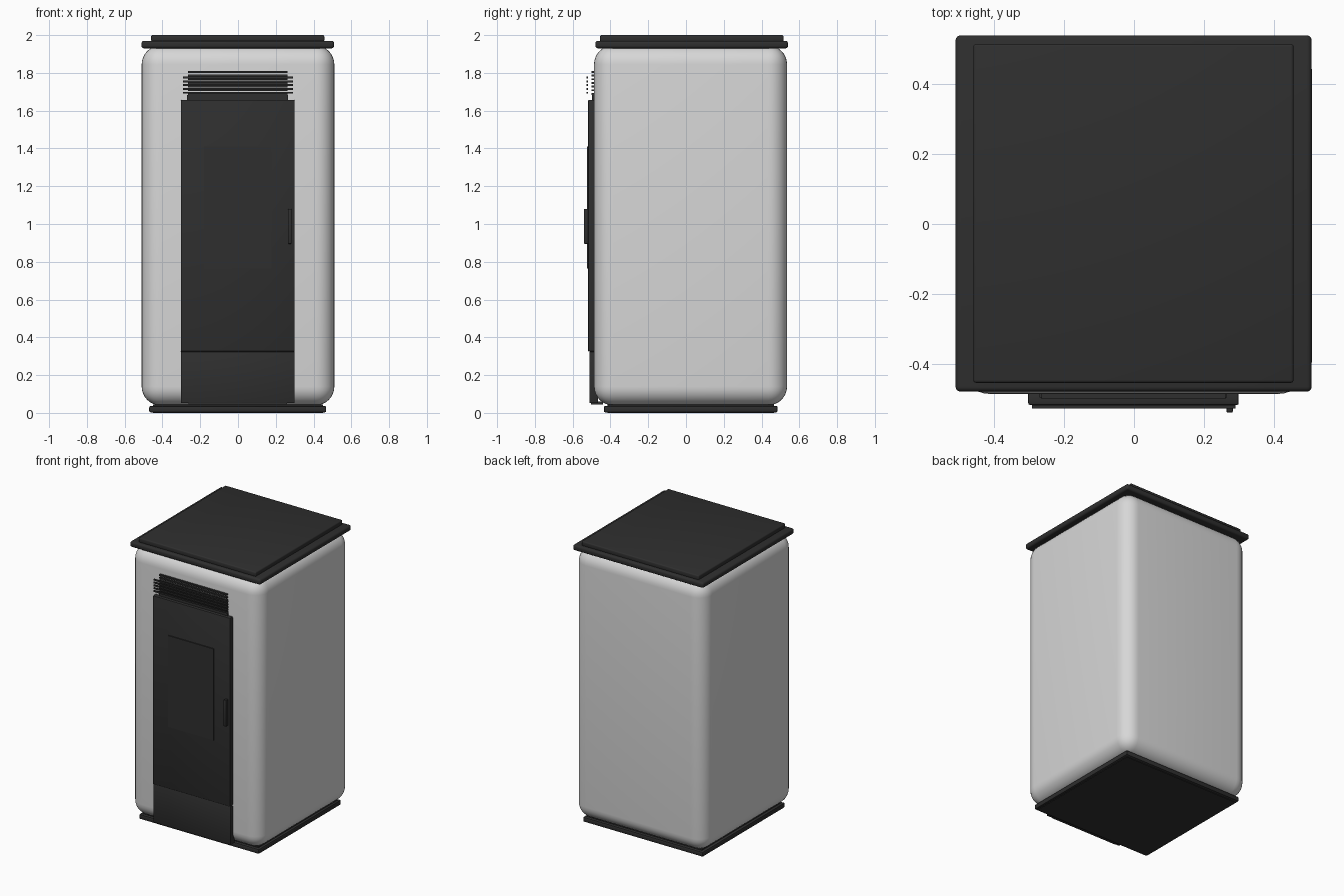
import bpy
import math

if "Cube" in bpy.data.objects:
    bpy.data.objects.remove(bpy.data.objects["Cube"])


def material(name, value):
    mat = bpy.data.materials.new(name)
    mat.diffuse_color = (value, value, value, 1)
    mat.use_nodes = True
    mat.node_tree.nodes["Principled BSDF"].inputs["Base Color"].default_value = mat.diffuse_color
    return mat


LIGHT = material("light_grey_enamel", 0.68)
DARK = material("charcoal_iron", 0.028)


def box(name, x, y, z, mat, bevel=0.0, segments=2):
    """Box from (min, max) ranges with optional rounded edges."""
    size = [b - a for a, b in (x, y, z)]
    centre = [(a + b) / 2 for a, b in (x, y, z)]
    bpy.ops.mesh.primitive_cube_add(size=1, location=centre)
    obj = bpy.context.object
    obj.name = name
    obj.scale = size
    bpy.ops.object.transform_apply(location=False, rotation=False, scale=True)
    obj.data.materials.append(mat)
    if bevel:
        mod = obj.modifiers.new("rounded_edges", "BEVEL")
        mod.width = bevel
        mod.segments = segments
        mod.limit_method = "NONE"
        bpy.ops.object.modifier_apply(modifier=mod.name)
        bpy.ops.object.shade_smooth_by_angle(angle=math.radians(35))
    return obj


# Rounded cabinet
box("cabinet", (-0.51, 0.51), (-0.487, 0.535), (0.04, 1.945), LIGHT, 0.1, 8)

# Base and stepped lid
box("base", (-0.47, 0.467), (-0.435, 0.485), (0.003, 0.037), DARK, 0.008)
box("base_foot", (-0.45, 0.45), (-0.415, 0.465), (0.0, 0.045), DARK)
box("lid", (-0.511, 0.509), (-0.48, 0.54), (1.93, 1.97), DARK, 0.014, 4)
box("lid_plate", (-0.46, 0.457), (-0.455, 0.516), (1.965, 2.0), DARK, 0.008, 3)

# Door, lower panel and the strips behind them
box("door", (-0.303, 0.3), (-0.518, -0.48), (0.325, 1.657), DARK, 0.005)
box("lower_panel", (-0.303, 0.3), (-0.511, -0.465), (0.052, 0.324), DARK, 0.003)
box("lower_lip", (-0.263, 0.26), (-0.503, -0.44), (0.045, 0.06), DARK)
box("door_top_strip", (-0.27, 0.266), (-0.497, -0.48), (1.65, 1.683), DARK)

# Window plate and handle
box("window", (-0.18, 0.177), (-0.525, -0.517), (0.765, 1.41), DARK)
box("handle", (0.265, 0.283), (-0.54, -0.515), (0.895, 1.08), DARK, 0.003)

# Two rows of vent slats above the door
for i in range(5):
    z = 1.695 + 0.02 * i
    box(f"front_slat_{i}", (-0.292, 0.29), (-0.528, -0.518),
        (z - 0.005, z + 0.005), DARK)
for i in range(7):
    z = 1.688 + 0.0193 * i
    box(f"rear_slat_{i}", (-0.265, 0.262), (-0.501, -0.487),
        (z - 0.004, z + 0.006), DARK)
